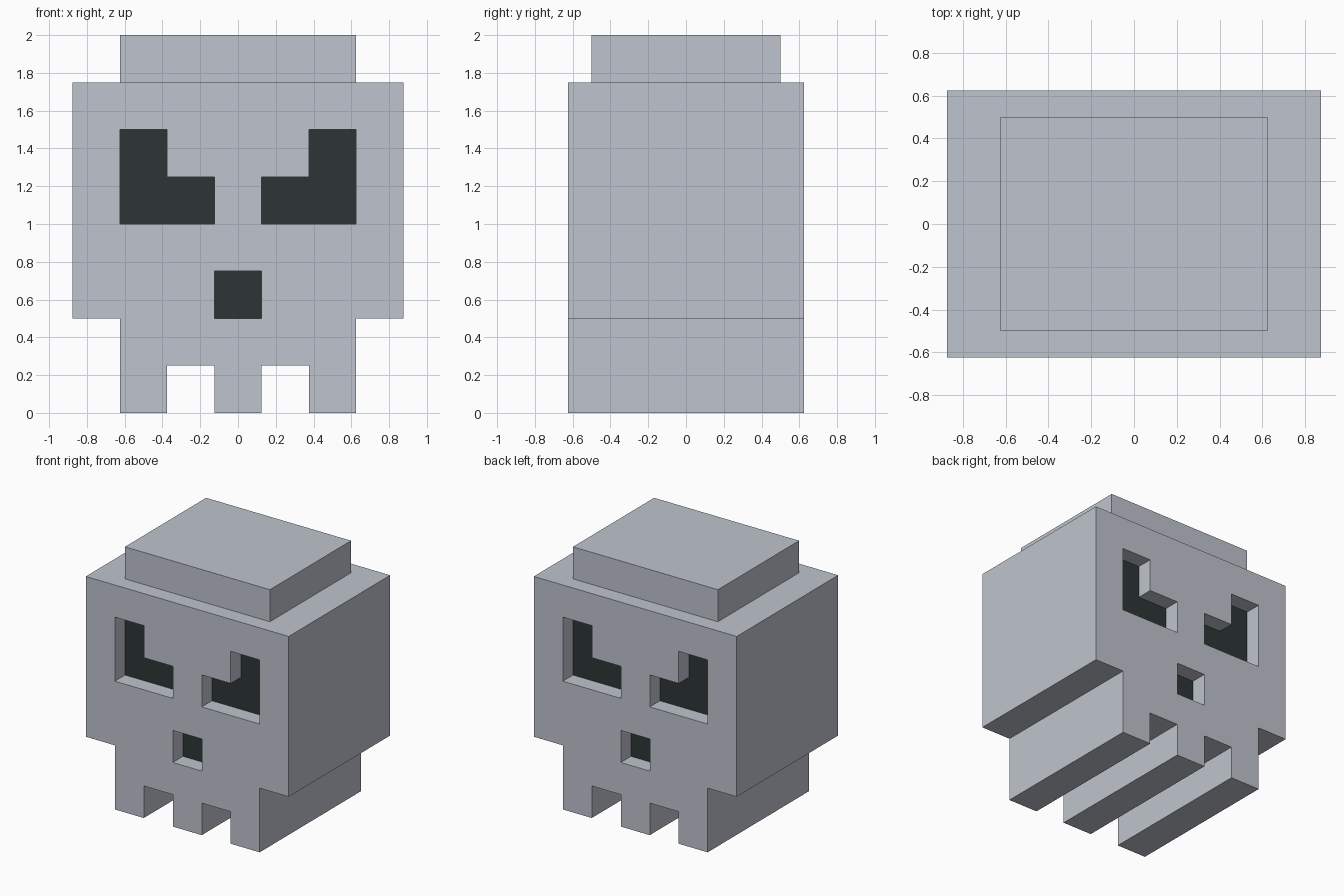
import bpy, bmesh
from mathutils import Vector

if "Cube" in bpy.data.objects:
    bpy.data.objects.remove(bpy.data.objects["Cube"])


def material(name, rgb):
    m = bpy.data.materials.new(name)
    m.diffuse_color = (*rgb, 1.0)
    m.use_nodes = True
    m.node_tree.nodes["Principled BSDF"].inputs["Base Color"].default_value = m.diffuse_color
    return m


bone = material("bone grey", (0.52, 0.55, 0.61))
dark = material("socket dark", (0.027, 0.036, 0.036))


def add_object(name, bm, mats):
    bmesh.ops.remove_doubles(bm, verts=bm.verts, dist=1e-5)
    bmesh.ops.recalc_face_normals(bm, faces=bm.faces)
    me = bpy.data.meshes.new(name)
    bm.to_mesh(me)
    bm.free()
    for m in mats:
        me.materials.append(m)
    ob = bpy.data.objects.new(name, me)
    bpy.context.collection.objects.link(ob)
    return ob


# Skull silhouette on a 0.25 grid: # solid, o recess on front and back, . empty
PATTERN = ["#######",
           "#o###o#",
           "#oo#oo#",
           "#######",
           "###o###",
           ".#####.",
           ".#.#.#."]
CELL = 0.25
YS = [-0.625, -0.5, 0.5, 0.625]


def solid(i, j, k):
    if not (0 <= i < 7 and 0 <= j < 3 and 0 <= k < 7):
        return False
    c = PATTERN[6 - k][i]
    return c == "#" or (c == "o" and j == 1)


def corner(i, j, k):
    return Vector((-0.875 + i * CELL, YS[j], k * CELL))


# Skull: only the exposed cell faces; recess floors are dark
bm = bmesh.new()
for i in range(7):
    for j in range(3):
        for k in range(7):
            if not solid(i, j, k):
                continue
            for axis in range(3):
                for side in (0, 1):
                    n = [i, j, k]
                    n[axis] += 1 if side else -1
                    if solid(*n):
                        continue
                    a, b = (axis + 1) % 3, (axis + 2) % 3
                    pts = []
                    for u, v in ((0, 0), (1, 0), (1, 1), (0, 1)):
                        p = [i, j, k]
                        p[axis] += side
                        p[a] += u
                        p[b] += v
                        pts.append(bm.verts.new(corner(*p)))
                    f = bm.faces.new(pts if side else pts[::-1])
                    f.material_index = int(axis == 1 and j == 1 and PATTERN[6 - k][i] == "o")
add_object("skull", bm, [bone, dark])

# Crown: smaller block on top
bm = bmesh.new()
bmesh.ops.create_cube(bm, size=1)
for v in bm.verts:
    v.co = Vector((v.co.x * 1.25, v.co.y * 1.0, 1.875 + v.co.z * 0.25))
add_object("crown", bm, [bone])
